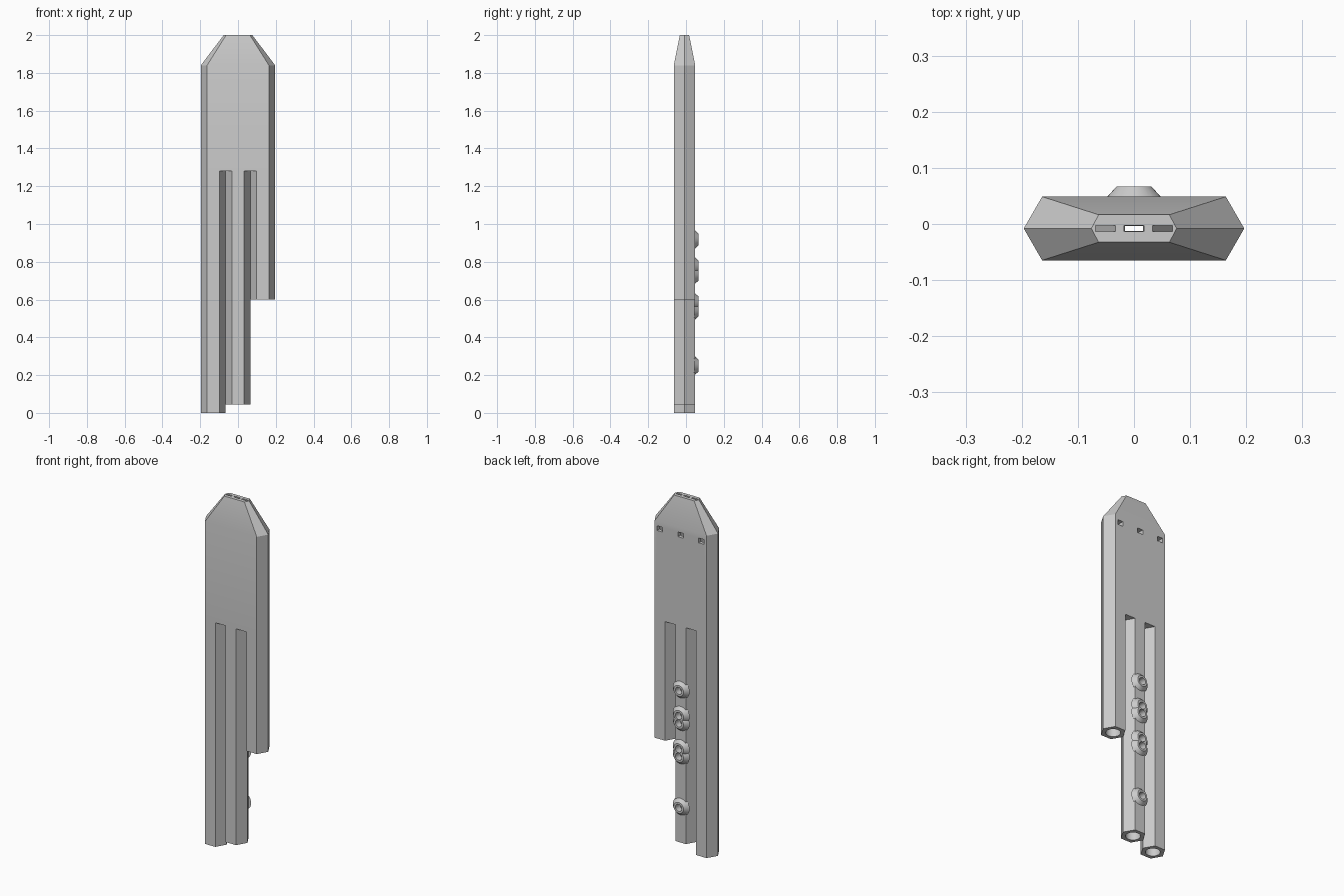
import bpy
import bmesh
import math
from mathutils import Matrix, Vector

if "Cube" in bpy.data.objects:
    bpy.data.objects.remove(bpy.data.objects["Cube"])

# Shared dimensions
AXIS_Y = -0.008
PIPE_R = 0.0655
HALF_Y = PIPE_R * math.sin(math.pi / 3)
SPACING = 2 * PIPE_R
SPLIT_Z = 1.28
SHOULDER_Z = 1.84
BORE_R = 0.038
BORE_TOP = 1.8
BACK_Y = AXIS_Y + HALF_Y

grey = bpy.data.materials.new("plain grey")
grey.use_nodes = True
grey.diffuse_color = (0.6, 0.6, 0.6, 1)
grey.node_tree.nodes["Principled BSDF"].inputs["Base Color"].default_value = (0.6, 0.6, 0.6, 1)


def finish(name, bm):
    bmesh.ops.recalc_face_normals(bm, faces=bm.faces)
    mesh = bpy.data.meshes.new(name)
    bm.to_mesh(mesh)
    bm.free()
    mesh.materials.append(grey)
    obj = bpy.data.objects.new(name, mesh)
    bpy.context.collection.objects.link(obj)
    return obj


def loft(name, rings):
    """Closed solid through a stack of rings with equal point counts."""
    bm = bmesh.new()
    loops = [[bm.verts.new(p) for p in ring] for ring in rings]
    for a, b in zip(loops, loops[1:]):
        for i in range(len(a)):
            j = (i + 1) % len(a)
            bm.faces.new((a[i], a[j], b[j], b[i]))
    bm.faces.new(loops[0][::-1])
    bm.faces.new(loops[-1])
    return finish(name, bm)


def hexagon(x, z, point, flat, half_y):
    return [Vector((x + dx, AXIS_Y + dy, z)) for dx, dy in
            ((point, 0), (flat, half_y), (-flat, half_y),
             (-point, 0), (-flat, -half_y), (flat, -half_y))]


def rectangle(x, z, half_x, half_y):
    return [Vector((x + sx * half_x, AXIS_Y + sy * half_y, z))
            for sx, sy in ((1, 1), (-1, 1), (-1, -1), (1, -1))]


def cone(name, start, end, r1, r2, segments=32):
    start, end = Vector(start), Vector(end)
    turn = (end - start).to_track_quat('Z', 'Y').to_matrix().to_4x4()
    bm = bmesh.new()
    bmesh.ops.create_cone(bm, cap_ends=True, segments=segments, radius1=r1, radius2=r2,
                          depth=(end - start).length,
                          matrix=Matrix.Translation((start + end) / 2) @ turn)
    return finish(name, bm)


def combine(target, tool, operation='DIFFERENCE'):
    tool.hide_render = True
    bpy.context.view_layer.objects.active = target
    mod = target.modifiers.new("shape", 'BOOLEAN')
    mod.operation = operation
    mod.solver = 'EXACT'
    mod.object = tool
    bpy.ops.object.modifier_apply(modifier=mod.name)
    bpy.data.objects.remove(tool)


def shade(obj):
    bpy.ops.object.select_all(action='DESELECT')
    obj.select_set(True)
    bpy.context.view_layer.objects.active = obj
    bpy.ops.object.shade_smooth_by_angle(angle=math.radians(25))


# Head: wide hexagonal block tapering to the mouthpiece
wide = (SPACING + PIPE_R, SPACING + PIPE_R / 2, HALF_Y)
head = loft("head", [hexagon(0, SPLIT_Z, *wide),
                     hexagon(0, SHOULDER_Z, *wide),
                     hexagon(0, 2.0, 0.076, 0.063, 0.0245)])

# Pipes of three lengths
bottoms = {"right_pipe": (-SPACING, 0.0), "middle_pipe": (0.0, 0.045), "left_pipe": (SPACING, 0.6)}
pipes = {name: loft(name, [hexagon(x, z, PIPE_R, PIPE_R / 2, HALF_Y) for z in (bottom, SPLIT_Z)])
         for name, (x, bottom) in bottoms.items()}

# Raised finger hole rims on the back of the middle pipe
middle = pipes["middle_pipe"]
hole_heights = (0.918, 0.775, 0.732, 0.585, 0.542, 0.25)
for z in hole_heights:
    rim = cone("rim", (0, BACK_Y - 0.006, z), (0, 0.067, z), 0.053, 0.031)
    combine(middle, rim, 'UNION')

# Bores, sound windows and breath channels
for name, (x, bottom) in bottoms.items():
    combine(pipes[name], cone("bore", (x, AXIS_Y, bottom - 0.1), (x, AXIS_Y, SPLIT_Z + 0.1),
                              BORE_R, BORE_R))
    combine(head, cone("bore", (x, AXIS_Y, SPLIT_Z - 0.1), (x, AXIS_Y, BORE_TOP),
                       BORE_R, BORE_R))
    window = loft("window", [[p + Vector((0, 0.04, 0)) for p in rectangle(x, z, 0.017, 0.04)]
                             for z in (1.787, 1.814)])
    combine(head, window)
    slot_x = x * 0.38
    channel = loft("channel", [rectangle(x, 1.79, 0.016, 0.0045),
                               rectangle(slot_x, 2.002, 0.018, 0.0055)])
    combine(head, channel)

# Finger holes opening into the middle bore
for z in hole_heights:
    combine(middle, cone("finger_hole", (0, AXIS_Y, z), (0, 0.1, z), 0.02, 0.02))

for part in (head, *pipes.values()):
    shade(part)
